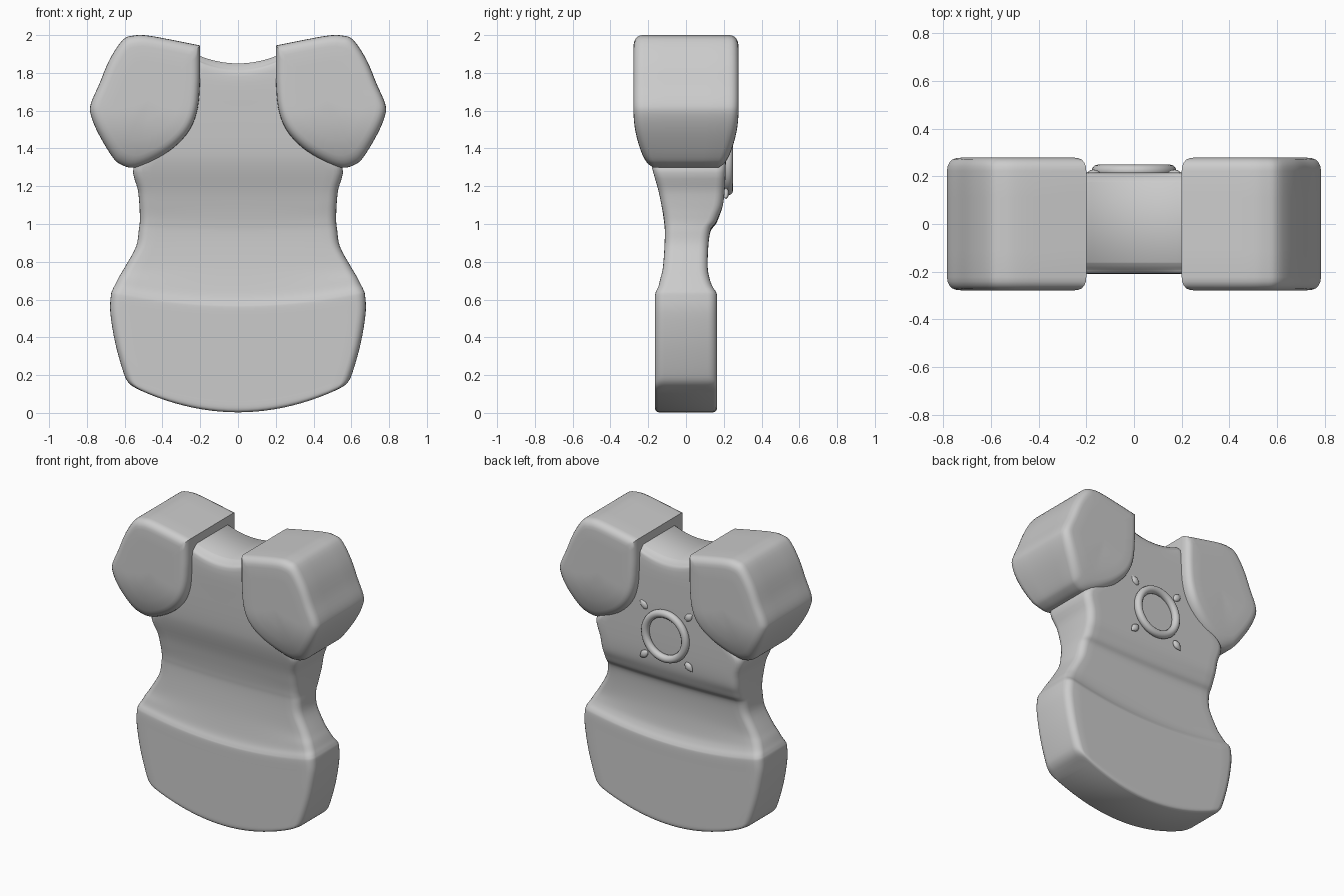
import bpy, bmesh, math
from mathutils import Matrix, Vector

if "Cube" in bpy.data.objects:
    bpy.data.objects.remove(bpy.data.objects["Cube"])

grey = bpy.data.materials.new("mid_grey")
grey.diffuse_color = (0.6, 0.6, 0.6, 1)
grey.use_nodes = True
grey.node_tree.nodes["Principled BSDF"].inputs["Base Color"].default_value = grey.diffuse_color


def finish(bm, name, angle=50):
    bmesh.ops.recalc_face_normals(bm, faces=bm.faces)
    me = bpy.data.meshes.new(name)
    bm.to_mesh(me)
    bm.free()
    me.materials.append(grey)
    ob = bpy.data.objects.new(name, me)
    bpy.context.collection.objects.link(ob)
    bpy.ops.object.select_all(action='DESELECT')
    ob.select_set(True)
    bpy.context.view_layer.objects.active = ob
    bpy.ops.object.shade_smooth_by_angle(angle=math.radians(angle))
    return ob


def spline(pts, steps, closed=False):
    """Catmull-Rom through points of any dimension."""
    n, out = len(pts), []
    for i in range(n if closed else n - 1):
        idx = [i - 1, i, i + 1, i + 2]
        idx = [k % n if closed else min(max(k, 0), n - 1) for k in idx]
        p0, p1, p2, p3 = [pts[k] for k in idx]
        for s in range(steps):
            t = s / steps
            out.append([0.5 * (2 * b + (c - a) * t + (2 * a - 5 * b + 4 * c - d) * t * t
                               + (3 * b - a - 3 * c + d) * t ** 3)
                        for a, b, c, d in zip(p0, p1, p2, p3)])
    if not closed:
        out.append(list(pts[-1]))
    return out


def bridge(bm, a, b):
    for i in range(len(a)):
        j = (i + 1) % len(a)
        bm.faces.new((a[i], a[j], b[j], b[i]))


# Torso and pelvis: z at centre, z at side edge, half width, front depth, back depth
rows = [
    (0.003, 0.125, .53, .145, .145), (.018, .155, .575, .163, .163),
    (.08, .21, .605, .165, .165), (.22, .37, .65, .165, .165),
    (.45, .53, .676, .165, .165), (.55, .62, .673, .165, .165),
    (.575, .65, .665, .16, .159), (.61, .68, .65, .146, .14),
    (.66, .72, .63, .136, .125), (.77, .77, .60, .122, .115),
    (.88, .88, .54, .114, .118), (.96, .97, .525, .112, .13),
    (1.0, 1.01, .52, .115, .158), (1.04, 1.05, .52, .12, .176),
    (1.1, 1.1, .522, .13, .195), (1.18, 1.18, .53, .147, .205),
    (1.3, 1.3, .553, .18, .21), (1.4, 1.4, .45, .195, .212),
    (1.6, 1.6, .40, .205, .215), (1.78, 1.84, .25, .21, .215),
    (1.825, 1.885, .25, .19, .2), (1.85, 1.91, .25, .16, .175)]


def half_section(w, d, sign):
    r = .05
    arc = [(w - r + r * math.cos(a), d - r + r * math.sin(a))
           for a in [math.pi / 2 * k / 5 for k in range(6)]]
    flat = [((w - r) * (1 - k / 10), d) for k in range(1, 20)]
    pts = arc + flat + [(-x, y) for x, y in reversed(arc)]
    return [(x, sign * y) for x, y in pts]


bm = bmesh.new()
prev = None
smooth_rows = spline(rows, 4)
for n, (zc, ze, w, f, b) in enumerate(smooth_rows):
    place = lambda p: bm.verts.new((p[0], p[1], zc + (ze - zc) * (p[0] / w) ** 2))
    front = [place(p) for p in half_section(w, f, -1)]
    back = [place(p) for p in half_section(w, b, 1)]
    ring = front + back[::-1]
    if prev:
        bridge(bm, prev, ring)
    if n in (0, len(smooth_rows) - 1):
        for i in range(len(front) - 1):
            bm.faces.new((front[i], front[i + 1], back[i + 1], back[i]))
    prev = ring
finish(bm, "torso")

# Shoulder blocks: rounded outline, lofted front to back, tapering at the bottom
outer = [(.2, 1.945), (.35, 1.975), (.48, 1.998), (.55, 1.998), (.61, 1.975),
         (.68, 1.87), (.735, 1.74), (.778, 1.64), (.78, 1.58), (.74, 1.48),
         (.665, 1.355), (.62, 1.315), (.55, 1.298), (.45, 1.335), (.34, 1.405),
         (.255, 1.5), (.212, 1.62), (.2, 1.78)]
outline = spline(outer, 4)
outline += [(.2, 1.82), (.2, 1.86), (.2, 1.90)]
layers = [(.3, 1), (.6, 1), (.82, 1), (.88, .992), (.93, .97), (.97, .925), (.993, .87), (1, .8)]
layers = [(s, -d) for s, d in layers] + [(1, -.4), (1, 0), (1, .4)] + layers[::-1]
cx, cz = .47, 1.66


def taper(z):
    return 1 - .28 * (max(0, 1.6 - z) / .3) ** 2


for side, label in ((-1, "left"), (1, "right")):
    bm = bmesh.new()
    rings = []
    for s, d in layers:
        ring = []
        for x, z in outline:
            px, pz = cx + (x - cx) * s, cz + (z - cz) * s
            # keep the top and outer edges crisper than the inner one
            ring.append(bm.verts.new((side * px, .278 * d * taper(pz), pz)))
        if rings:
            bridge(bm, rings[-1], ring)
        rings.append(ring)
    for ring, d in ((rings[0], -.278), (rings[-1], .278)):
        c = bm.verts.new((side * cx, d, cz))
        for i in range(len(ring)):
            bm.faces.new((ring[i], ring[(i + 1) % len(ring)], c))
    finish(bm, label + "_shoulder")

# Ring on the back
RZ, RY = 1.33, .223
bm = bmesh.new()
rings = []
for i in range(48):
    a = math.tau * i / 48
    ring = []
    for k in range(12):
        t = math.tau * k / 12
        r = .152 + .026 * math.cos(t)
        ring.append(bm.verts.new((r * math.cos(a), RY + .026 * math.sin(t), RZ + r * math.sin(a))))
    rings.append(ring)
for i in range(48):
    bridge(bm, rings[i], rings[(i + 1) % 48])
finish(bm, "back_ring")

# Four teardrop studs around the ring, pointing outwards
for i in range(4):
    a = math.pi / 4 + i * math.pi / 2
    bm = bmesh.new()
    bmesh.ops.create_uvsphere(bm, u_segments=16, v_segments=12, radius=1)
    for v in bm.verts:
        if v.co.z > 0:
            pinch = (1 - v.co.z) ** .5
            v.co.x *= pinch
            v.co.y *= pinch
        v.co = Vector((v.co.x * .024, v.co.y * .016, v.co.z * .038))
    direction = Vector((math.cos(a), 0, math.sin(a)))
    rot = Matrix.Rotation(math.pi / 2 - a, 4, 'Y')
    bmesh.ops.transform(bm, verts=bm.verts, matrix=Matrix.Translation(
        direction * .243 + Vector((0, .212, RZ))) @ rot)
    finish(bm, "back_stud_%d" % (i + 1))
